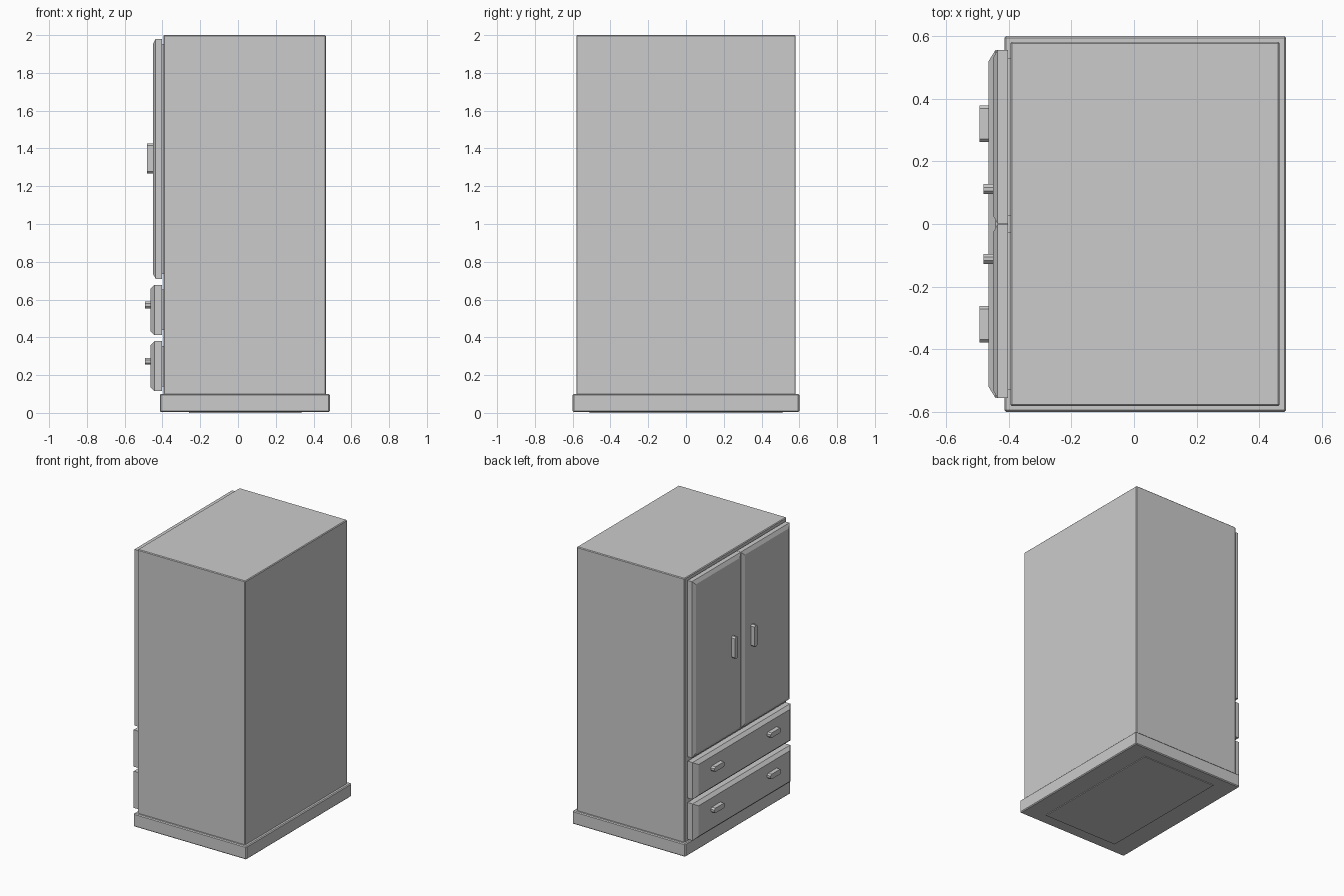
import bpy, bmesh

if "Cube" in bpy.data.objects:
    bpy.data.objects.remove(bpy.data.objects["Cube"])


def finish(name, bm):
    bmesh.ops.recalc_face_normals(bm, faces=bm.faces)
    mesh = bpy.data.meshes.new(name)
    bm.to_mesh(mesh)
    bm.free()
    ob = bpy.data.objects.new(name, mesh)
    bpy.context.collection.objects.link(ob)
    return ob


def loft(name, rings):
    """Skin a list of equal-length point rings and cap both ends."""
    bm = bmesh.new()
    rows = [[bm.verts.new(p) for p in r] for r in rings]
    n = len(rows[0])
    for a, b in zip(rows, rows[1:]):
        for i in range(n):
            j = (i + 1) % n
            bm.faces.new((a[i], a[j], b[j], b[i]))
    bm.faces.new(rows[0])
    bm.faces.new(rows[-1])
    return finish(name, bm)


def rect(x, y0, y1, z0, z1, inset_y=0, inset_z=0):
    y0, y1, z0, z1 = y0 + inset_y, y1 - inset_y, z0 + inset_z, z1 - inset_z
    return [(x, y0, z0), (x, y1, z0), (x, y1, z1), (x, y0, z1)]


def box(name, x0, x1, y0, y1, z0, z1, bevel=0):
    ob = loft(name, [rect(x0, y0, y1, z0, z1), rect(x1, y0, y1, z0, z1)])
    if bevel:
        m = ob.modifiers.new("edge", 'BEVEL')
        m.width = bevel
        m.segments = 1
    return ob


def panel(name, front, shoulder, y0, y1, z0, z1, iy, iz):
    # raised front with chamfered border, on a smaller backing that meets the body
    loft(name, [rect(front, y0, y1, z0, z1, iy, iz),
                rect(shoulder, y0, y1, z0, z1),
                rect(-0.402, y0, y1, z0, z1)])
    box(name + "_backing", -0.403, -0.39, y0 + 0.026, y1 - 0.026, z0 + 0.026, z1 - 0.026)


def handle(name, x0, x1, y, z, w, h, c=0.01):
    # block handle with its corners cut off
    a, b = w / 2, h / 2
    prof = [(-a + c, -b), (a - c, -b), (a, -b + c), (a, b - c),
            (a - c, b), (-a + c, b), (-a, b - c), (-a, -b + c)]
    loft(name, [[(x, y + p, z + q) for p, q in prof] for x in (x0, x1)])


# carcass, plinth and the thin foot pad underneath
box("cabinet_body", -0.395, 0.465, -0.581, 0.581, 0.09, 2.0, 0.005)
box("plinth", -0.414, 0.486, -0.6, 0.6, 0.005, 0.1, 0.006)
box("foot_pad", -0.26, 0.335, -0.51, 0.51, 0.0, 0.01)

# doors and their upright handles
for side, s in (("left", 1), ("right", -1)):
    ya, yb = sorted((0.001 * s, 0.556 * s))
    panel(side + "_door", -0.45, -0.436, ya, yb, 0.71, 1.98, 0.026, 0.026)
    handle(side + "_door_handle", -0.481, -0.445, 0.111 * s, 1.347, 0.032, 0.157)

# drawers, each with two handles
for level, z0, z1, zh in (("lower", 0.115, 0.38, 0.273), ("upper", 0.412, 0.678, 0.571)):
    panel(level + "_drawer", -0.464, -0.442, -0.556, 0.556, z0, z1, 0.036, 0.022)
    for side, s in (("left", 1), ("right", -1)):
        handle(f"{level}_drawer_handle_{side}", -0.493, -0.46, 0.32 * s, zh, 0.118, 0.036)
